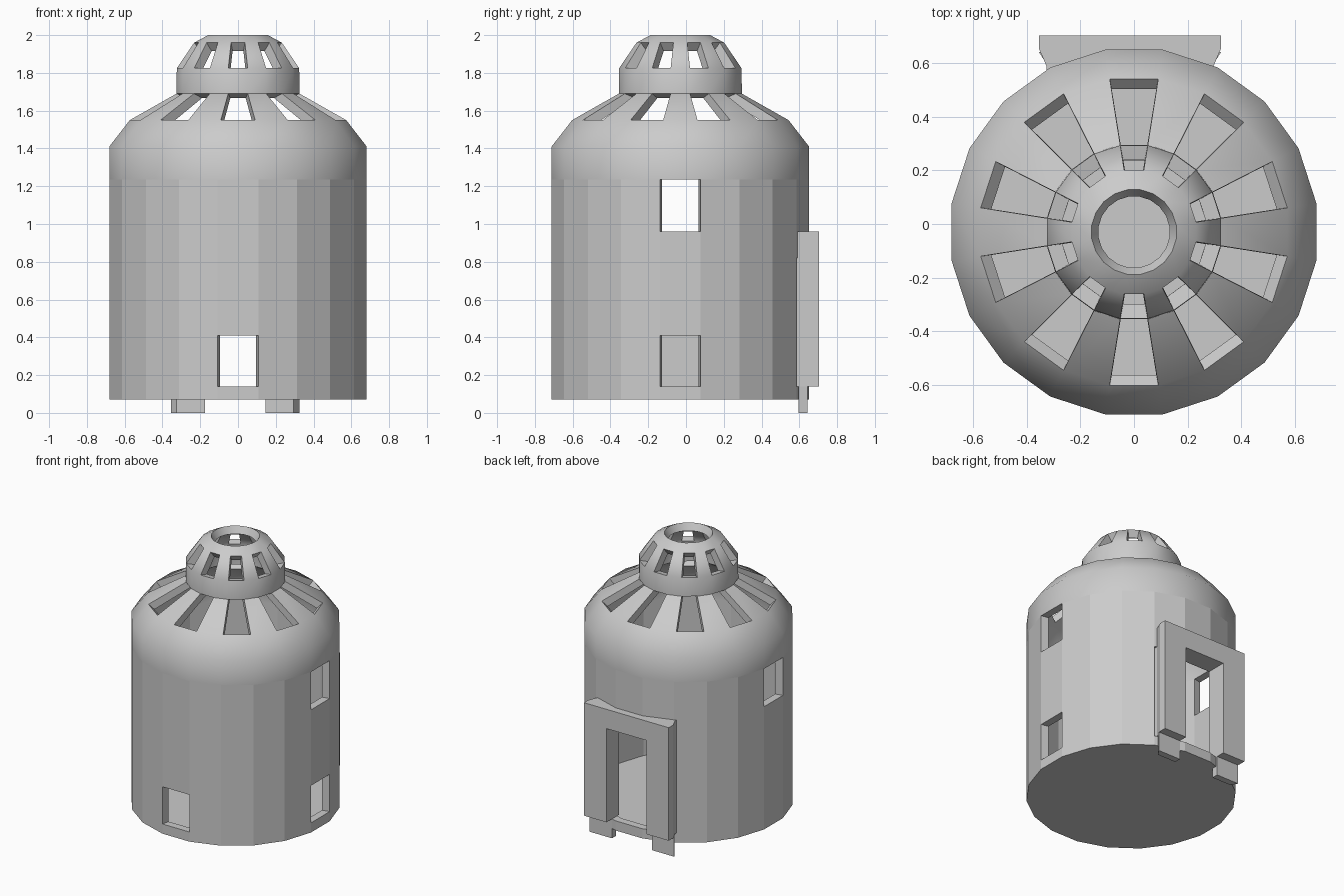
import bpy, bmesh, math

if "Cube" in bpy.data.objects:
    bpy.data.objects.remove(bpy.data.objects["Cube"])

SIDES, CY = 20, -0.03          # facets around the tower, tower axis in y
# Face k is centred on angle 18*k degrees: 0 = right, 5 = back, 10 = left, 15 = front
RIGHT, BACK, LEFT, FRONT = 0, 5, 10, 15


def finish(bm, name):
    bmesh.ops.recalc_face_normals(bm, faces=bm.faces)
    mesh = bpy.data.meshes.new(name)
    bm.to_mesh(mesh)
    bm.free()
    obj = bpy.data.objects.new(name, mesh)
    bpy.context.collection.objects.link(obj)
    return obj


def prism(name, outline, z0, z1):
    bm = bmesh.new()
    low = [bm.verts.new((x, y, z0)) for x, y in outline]
    top = [bm.verts.new((x, y, z1)) for x, y in outline]
    bm.faces.new(low)
    bm.faces.new(top)
    n = len(outline)
    for i in range(n):
        j = (i + 1) % n
        bm.faces.new((low[i], low[j], top[j], top[i]))
    return finish(bm, name)


# Tower profile: (radius, z) from the floor to the open top
profile = [(0.69, 0.07), (0.69, 0.14), (0.69, 0.41), (0.69, 0.82), (0.69, 0.96),
           (0.69, 1.235), (0.69, 1.41), (0.58, 1.55), (0.33, 1.69),
           (0.328, 1.825), (0.235, 1.96), (0.16, 2.0)]

# Openings as (row, face): windows, doorway, then roof and dome slots
openings = {(1, FRONT), (1, RIGHT), (4, RIGHT), (4, LEFT)}
openings |= {(row, BACK + k) for row in (1, 2) for k in (-1, 0, 1)}
openings |= {(row, k) for row in (7, 9) for k in range(1, SIDES, 2)}

# Tower shell
bm = bmesh.new()
rings = []
for r, z in profile:
    ring = []
    for k in range(SIDES):
        a = math.radians(18 * k - 9)
        ring.append(bm.verts.new((r * math.cos(a), CY + r * math.sin(a), z)))
    rings.append(ring)
bm.faces.new(rings[0][::-1])
for row in range(len(rings) - 1):
    for k in range(SIDES):
        if (row, k) not in openings:
            j = (k + 1) % SIDES
            bm.faces.new((rings[row][k], rings[row][j], rings[row + 1][j], rings[row + 1][k]))
tower = finish(bm, "tower_shell")

# Wall thickness
solid = tower.modifiers.new("thickness", 'SOLIDIFY')
solid.thickness = 0.055
solid.offset = -1
solid.use_even_offset = True
bpy.context.view_layer.objects.active = tower
tower.select_set(True)
bpy.ops.object.modifier_apply(modifier=solid.name)

# Rounded shading above, faceted wall below
bpy.ops.object.shade_smooth_by_angle(angle=math.radians(45))
for p in tower.data.polygons:
    if p.center.z < 1.2:
        p.use_smooth = False

# Door frame: posts and feet mirrored about the door axis, plus a lintel
DX = -0.015
post = [(0.16, 0.56), (0.16, 0.705), (0.34, 0.705), (0.34, 0.655), (0.312, 0.59), (0.312, 0.535)]
foot = [(0.16, 0.595), (0.16, 0.642), (0.34, 0.642), (0.31, 0.595)]
for side, s in (("left", -1), ("right", 1)):
    prism(f"door_post_{side}", [(DX + s * x, y) for x, y in post], 0.14, 0.96)
    prism(f"door_foot_{side}", [(DX + s * x, y) for x, y in foot], 0.0, 0.14)
prism("door_lintel", [(DX - 0.16, 0.56), (DX + 0.16, 0.56),
                      (DX + 0.16, 0.705), (DX - 0.16, 0.705)], 0.82, 0.96)
